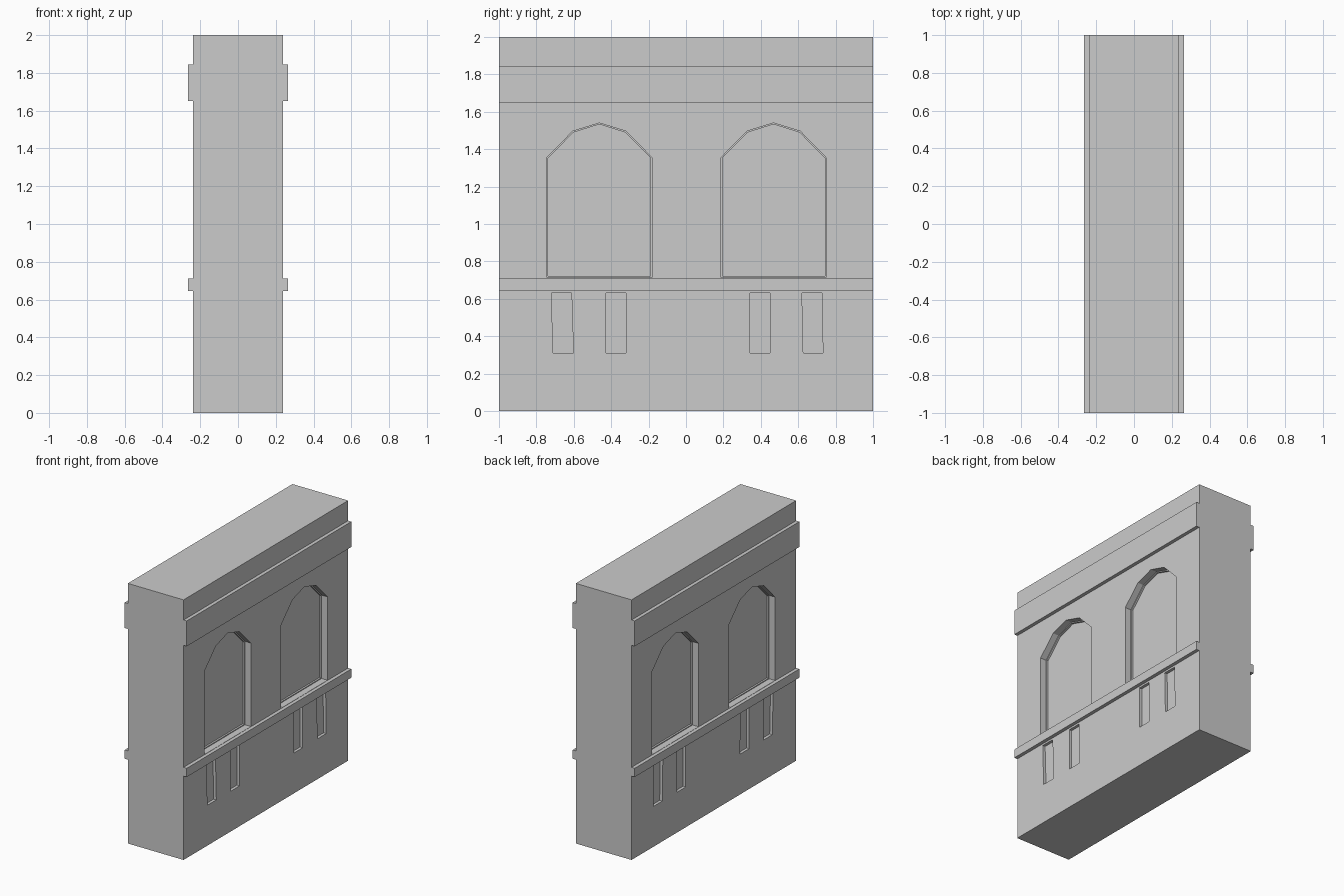
import bpy, bmesh

if "Cube" in bpy.data.objects:
    bpy.data.objects.remove(bpy.data.objects["Cube"])

HALF_X, BAND_X = 0.237, 0.264


def make_object(name, bm):
    bmesh.ops.recalc_face_normals(bm, faces=bm.faces[:])
    mesh = bpy.data.meshes.new(name)
    bm.to_mesh(mesh)
    bm.free()
    obj = bpy.data.objects.new(name, mesh)
    bpy.context.collection.objects.link(obj)
    return obj


def loft(bm, rings):
    """Closed solid through rings with equal point counts."""
    loops = [[bm.verts.new(p) for p in ring] for ring in rings]
    n = len(loops[0])
    for a, b in zip(loops, loops[1:]):
        for i in range(n):
            j = (i + 1) % n
            bm.faces.new((a[i], a[j], b[j], b[i]))
    bm.faces.new(loops[0][::-1])
    bm.faces.new(loops[-1])


def arch(centre, inset):
    """Pointed seven-sided window outline as (y, z)."""
    half = [(0.281 - inset, 0.714 + inset), (0.281 - inset, 1.355 - inset * 0.4),
            (0.143 - inset * 0.5, 1.496 - inset)]
    right = [(centre + y, z) for y, z in half]
    left = [(centre - y, z) for y, z in reversed(half)]
    return right + [(centre, 1.54 - inset)] + left


# Wall with both string courses, one profile run along y
half = [(HALF_X, 0)]
for z0, z1 in ((0.645, 0.712), (1.65, 1.845)):
    half += [(HALF_X, z0), (BAND_X, z0), (BAND_X, z1), (HALF_X, z1)]
half.append((HALF_X, 2))
profile = half + [(-x, z) for x, z in reversed(half)]
bm = bmesh.new()
loft(bm, [[(x, y, z) for x, z in profile] for y in (-1, 1)])
wall = make_object("wall", bm)

# Recesses on both faces: arched blind windows and slots below the sill
slots = [((-0.72, -0.612), (-0.71, -0.602)), ((-0.428, -0.322), (-0.428, -0.32)),
         ((0.342, 0.448), (0.342, 0.448)), ((0.62, 0.727), (0.627, 0.732))]
bm = bmesh.new()
for side in (-1, 1):
    for centre in (-0.463, 0.468):
        steps = ((0.3, 0), (HALF_X - 0.05, 0), (HALF_X - 0.05, 0.007), (HALF_X - 0.064, 0.007))
        loft(bm, [[(side * x, y, z) for y, z in arch(centre, inset)] for x, inset in steps])
    for (t0, t1), (b0, b1) in slots:
        outline = [(b0, 0.31), (b1, 0.31), (t1, 0.631), (t0, 0.631)]
        loft(bm, [[(side * x, y, z) for y, z in outline] for x in (0.3, HALF_X - 0.022)])
cutter = make_object("recess_cutter", bm)
cutter.hide_render = True

# Carve the recesses, then drop the cutter
cut = wall.modifiers.new("recesses", 'BOOLEAN')
cut.operation = 'DIFFERENCE'
cut.solver = 'EXACT'
cut.object = cutter
bpy.context.view_layer.objects.active = wall
bpy.ops.object.modifier_apply(modifier=cut.name)
bpy.data.objects.remove(cutter)
